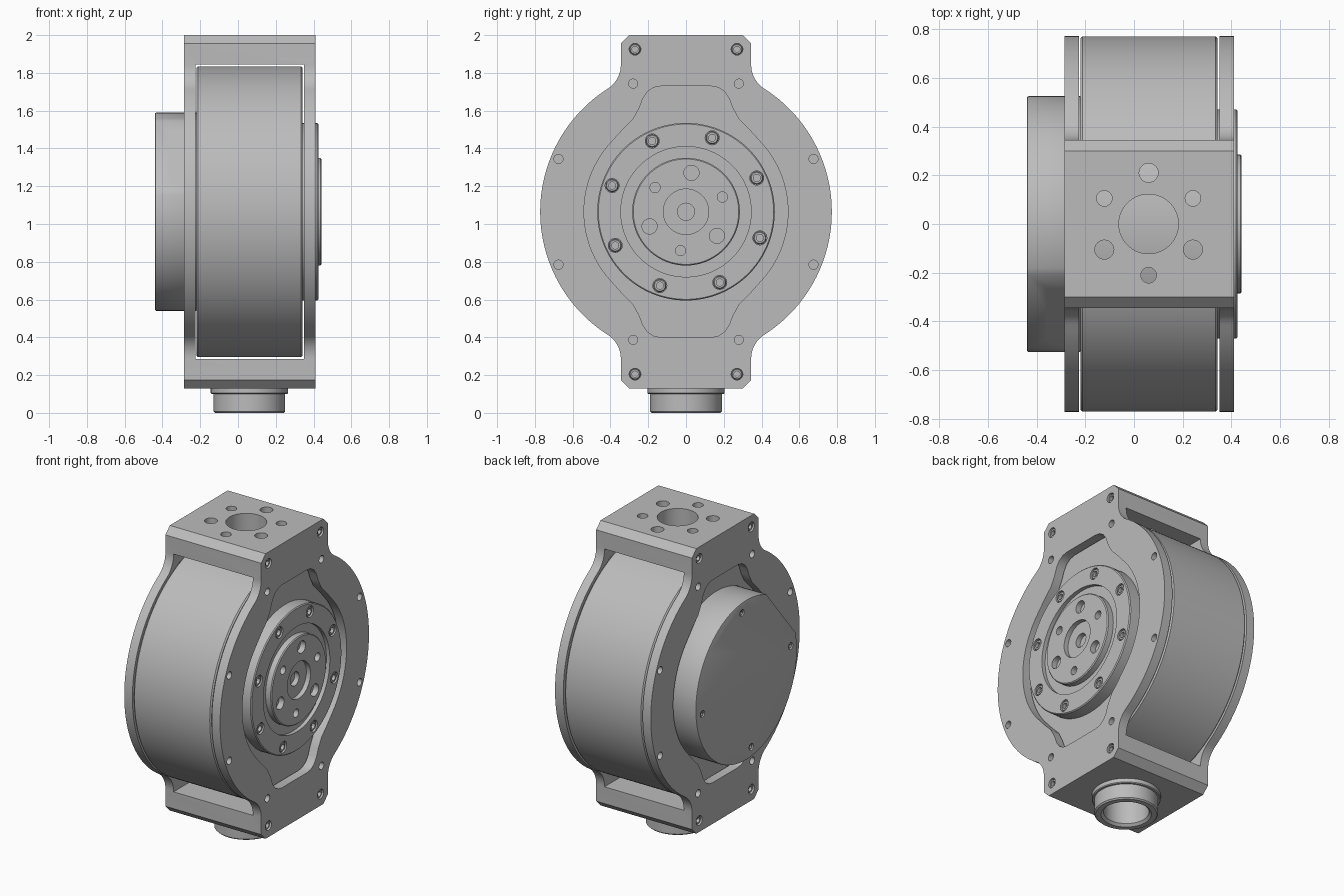
import bpy, bmesh
from math import cos, sin, pi, radians, sqrt, atan2
from mathutils import Matrix, Vector

cube = bpy.data.objects.get("Cube")
if cube:
    bpy.data.objects.remove(cube, do_unlink=True)

grey = bpy.data.materials.new("machined grey")
grey.use_nodes = True
colour = (0.5, 0.5, 0.5, 1)
grey.diffuse_color = colour
grey.node_tree.nodes["Principled BSDF"].inputs["Base Color"].default_value = colour

CZ = 1.065                                        # height of the drum axis
AXIS = Matrix.Translation((0, 0, CZ))             # local x along the drum axis
UP = Matrix.Translation((0.06, 0, 0)) @ Matrix.Rotation(-pi / 2, 4, 'Y')  # local x upward


def finish(name, bm):
    bmesh.ops.recalc_face_normals(bm, faces=bm.faces)
    mesh = bpy.data.meshes.new(name)
    bm.to_mesh(mesh)
    bm.free()
    mesh.materials.append(grey)
    ob = bpy.data.objects.new(name, mesh)
    bpy.context.collection.objects.link(ob)
    return ob


def lathe(name, profile, frame=AXIS, steps=96):
    """Revolve (x, radius) points about local x."""
    bm = bmesh.new()
    vs = [bm.verts.new((x, 0, r)) for x, r in profile]
    es = [bm.edges.new(p) for p in zip(vs, vs[1:])]
    bmesh.ops.spin(bm, geom=vs + es, cent=(0, 0, 0), axis=(1, 0, 0),
                   angle=2 * pi, steps=steps)
    bmesh.ops.remove_doubles(bm, verts=bm.verts, dist=1e-5)
    bm.transform(frame)
    return finish(name, bm)


def rod(x0, x1, r, a=0, b=0, frame=AXIS, name="hole", steps=24):
    return lathe(name, [(x0, 0), (x0, r), (x1, r), (x1, 0)],
                 frame @ Matrix.Translation((0, a, b)), steps)


def prism(name, outline, x0, x1):
    """Extrude a (y, z) outline, relative to the axis, along x."""
    bm = bmesh.new()
    f = bm.faces.new([bm.verts.new((x0, y, z + CZ)) for y, z in outline])
    ext = bmesh.ops.extrude_face_region(bm, geom=[f])["geom"]
    bmesh.ops.translate(bm, vec=(x1 - x0, 0, 0),
                        verts=[v for v in ext if isinstance(v, bmesh.types.BMVert)])
    return finish(name, bm)


def box(name, lo, hi, frame=Matrix()):
    bm = bmesh.new()
    bmesh.ops.create_cube(bm, size=1)
    lo, hi = Vector(lo), Vector(hi)
    bm.transform(frame @ Matrix.Translation((lo + hi) / 2) @ Matrix.Diagonal((*(hi - lo), 1)))
    return finish(name, bm)


def apply(ob, mod):
    bpy.context.view_layer.objects.active = ob
    bpy.ops.object.modifier_apply(modifier=mod.name)


def cut(ob, cutters):
    for c in cutters:
        m = ob.modifiers.new("cut", 'BOOLEAN')
        m.operation, m.solver, m.object = 'DIFFERENCE', 'EXACT', c
        apply(ob, m)
        bpy.data.objects.remove(c, do_unlink=True)


def arc(r, a0, a1, n, cy=0, cz=0):
    return [(cy + r * cos(a0 + (a1 - a0) * i / n), cz + r * sin(a0 + (a1 - a0) * i / n))
            for i in range(n + 1)]


def four_way(quarter):
    """Mirror a first-quadrant outline (from +y round to +z) into a closed loop."""
    half = quarter + [(-y, z) for y, z in reversed(quarter)]
    loop = half + [(-y, -z) for y, z in half]
    return [p for i, p in enumerate(loop)
            if (Vector(p) - Vector(loop[i - 1])).length > 1e-5]


def screw(name, x, side, r, a, b):
    """Socket head sunk in a hole, facing side * x."""
    s = side
    lathe(name, [(x - s * .04, 0), (x - s * .04, r), (x - s * .006, r), (x, r * .85),
                 (x, r * .55), (x - s * .02, r * .55), (x - s * .02, 0)],
          AXIS @ Matrix.Translation((0, a, b)), 18)


def ring(r, start, count):
    return [(r * cos(radians(start) + 2 * pi * i / count),
             r * sin(radians(start) + 2 * pi * i / count)) for i in range(count)]


SIGNS = [(a, b) for a in (-1, 1) for b in (-1, 1)]

# Frame: round plates with filleted square lugs at top and bottom
R, W, F = 0.772, 0.345, 0.15
fz = sqrt((R + F) ** 2 - (W + F) ** 2)
meet = atan2(fz, W + F)
outline = four_way(arc(R, 0, meet, 24) + arc(F, meet - pi, -pi, 10, W + F, fz)
                   + [(W, 0.89), (0.30, 0.935)])
frame = prism("frame", outline, -0.285, 0.41)

# Drum window, lobed side openings and holes in the frame
lobe = arc(0.54, 0, 0.74, 14) + [(.335, .435), (.28, .49), (.247, .55), (.228, .60),
                                 (.205, .635), (.17, .658), (.13, .665)]
cutters = [box("window", (-.226, -1, .285), (.35, 1, 1.845)),
           prism("opening", four_way(lobe), -.5, .6)]
for sy, sz in SIGNS:
    cutters += [rod(-.5, .6, .024, .28 * sy, .678 * sz),
                rod(-.5, .6, .024, .675 * sy, .28 * sz),
                rod(.38, .6, .031, .27 * sy, .86 * sz),
                rod(-.5, -.255, .031, .27 * sy, .86 * sz)]
cutters.append(rod(1.7, 2.2, .122, frame=UP, steps=64))
cutters.append(rod(-.1, .4, .135, frame=UP, steps=64))
for r, start in ((.039, 0), (.032, 60)):
    # local z points to -x and local y stays y
    cutters += [rod(1.7, 2.2, r, a, b, UP) for a, b in ring(.21, start, 3)]
cut(frame, cutters)
for sy, sz in SIGNS:
    screw("frame_screw", .402, 1, .029, .27 * sy, .86 * sz)
    screw("frame_screw", -.277, -1, .029, .27 * sy, .86 * sz)

# Drum between the plates
lathe("drum", [(-.22, 0), (-.22, .762), (-.212, .77), (.334, .77), (.342, .762), (.342, 0)],
      steps=160)

# Output hub with groove, raised face and stepped centre bore
hub = lathe("output_hub", [
    (.33, 0), (.33, .47), (.419, .47), (.425, .464), (.425, .345), (.40, .345), (.40, .285),
    (.436, .285), (.442, .279), (.442, .12), (.412, .12), (.412, .045), (.38, .045), (.38, 0)])
bolts = ring(.415, 25.5, 8)
cut(hub, [rod(.40, .5, .037, a, b) for a, b in bolts]
    + [rod(.405, .5, .04, a, b) for a, b in ring(.208, 82, 3)]
    + [rod(.405, .5, .027, a, b) for a, b in ring(.208, 22, 3)])
for a, b in bolts:
    screw("hub_screw", .42, 1, .034, a, b)

# Rear cover: disc with one flat that holds the sockets
n = Vector((-.77, .64)).normalized()
D = 0.469
half = sqrt(.525 ** 2 - D ** 2)
open_angle = atan2(half, D)
mid = atan2(n.y, n.x)
cover = prism("rear_cover", arc(.525, mid + open_angle, mid + 2 * pi - open_angle, 90),
              -.44, -.215)
bevel = cover.modifiers.new("bevel", 'BEVEL')
bevel.width, bevel.segments, bevel.limit_method = .008, 2, 'ANGLE'
bevel.angle_limit = radians(40)
apply(cover, bevel)

# Flat's own frame: x, along the flat, outward
flat = Matrix(((1, 0, 0, 0), (0, -n.y, n.x, D * n.x), (0, n.x, n.y, CZ + D * n.y), (0, 0, 0, 1)))
sockets = (-.079, .11)
covers = ring(.46, 84, 4)
cut(cover, [box("socket", (-.36, t - .07, -.06), (-.25, t + .07, .1), flat) for t in sockets]
    + [rod(-.5, -.425, .022, a, b) for a, b in covers])
for a, b in covers:
    screw("cover_screw", -.434, -1, .02, a, b)

# Small plugs inside the sockets
for t in sockets:
    box("plug_base", (-.345, t - .055, -.065), (-.25, t + .055, -.035), flat)
    box("plug_body", (-.335, t - .025, -.04), (-.295, t + .025, -.005), flat)
    for s in (-1, 1):
        box("plug_wall", (-.345, t + s * .05 - .006, -.04), (-.25, t + s * .05 + .006, -.005), flat)

# Bottom spigot: collar and open tube
lathe("spigot", [(.2, .135), (.2, .19), (.13, .19), (.13, .205), (.105, .205), (.1, .2), (.1, .19),
                 (.008, .19), (0, .182), (0, .15), (.015, .135), (.2, .135)], UP, 72)

# Smooth shading with crisp edges
for ob in bpy.context.collection.objects:
    if ob.type == 'MESH':
        bpy.ops.object.select_all(action='DESELECT')
        ob.select_set(True)
        bpy.context.view_layer.objects.active = ob
        bpy.ops.object.shade_smooth_by_angle(angle=radians(30))
